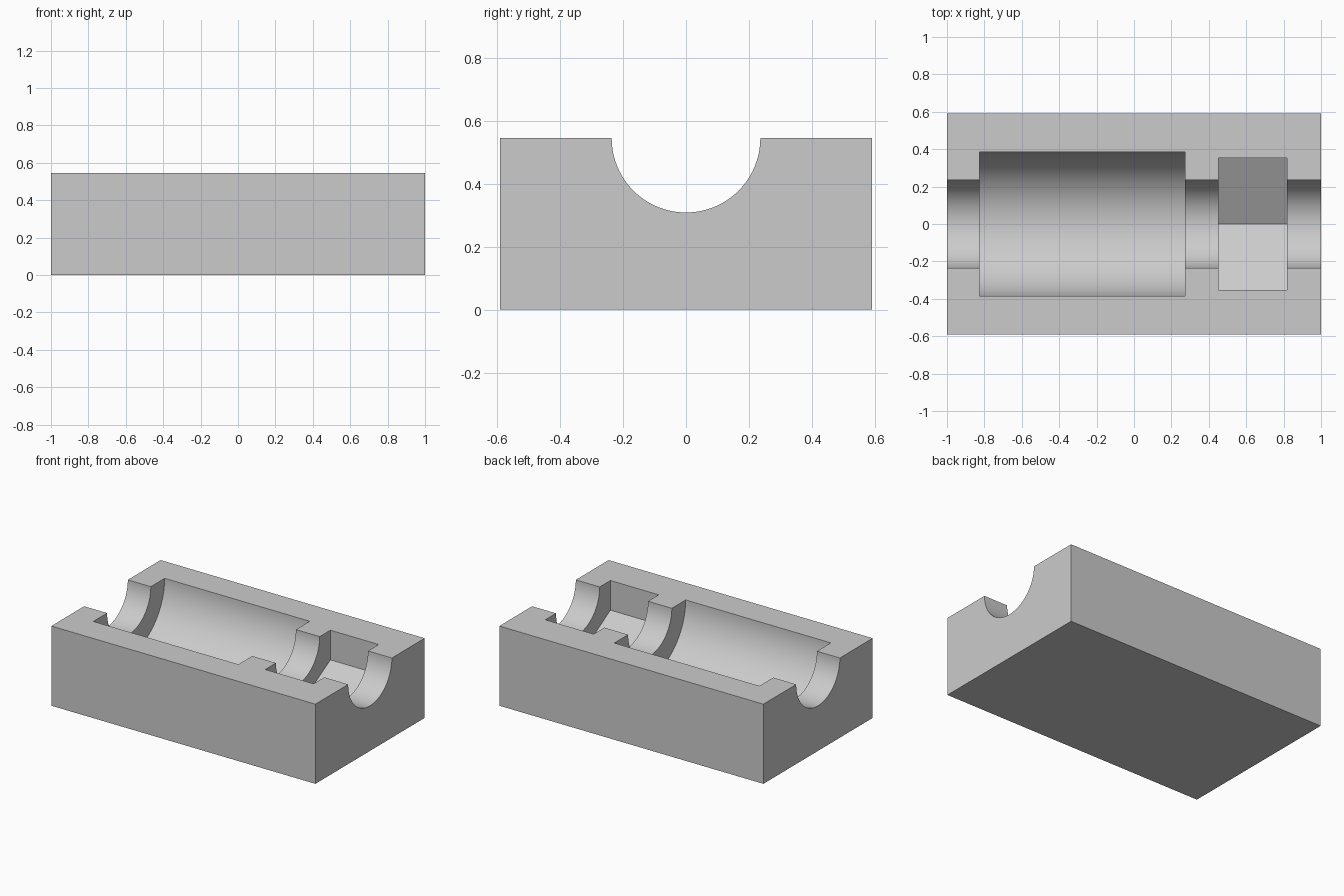
import bpy
import bmesh
from math import sin, cos, pi, radians

if "Cube" in bpy.data.objects:
    bpy.data.objects.remove(bpy.data.objects["Cube"], do_unlink=True)

# Dimensions
LENGTH, WIDTH, HEIGHT = 2.0, 1.182, 0.5455

grey = bpy.data.materials.new("light grey")
grey.use_nodes = True
grey.diffuse_color = (0.6, 0.6, 0.6, 1)
grey.node_tree.nodes["Principled BSDF"].inputs["Base Color"].default_value = (0.6, 0.6, 0.6, 1)


def add_prism(name, profile, x0, x1):
    """Extrude a closed (y, z) profile along x."""
    bm = bmesh.new()
    face = bm.faces.new([bm.verts.new((x0, y, z)) for y, z in profile])
    extruded = bmesh.ops.extrude_face_region(bm, geom=[face])["geom"]
    verts = [v for v in extruded if isinstance(v, bmesh.types.BMVert)]
    bmesh.ops.translate(bm, verts=verts, vec=(x1 - x0, 0, 0))
    bmesh.ops.recalc_face_normals(bm, faces=bm.faces)
    mesh = bpy.data.meshes.new(name)
    bm.to_mesh(mesh)
    bm.free()
    mesh.materials.append(grey)
    obj = bpy.data.objects.new(name, mesh)
    bpy.context.collection.objects.link(obj)
    return obj


def polygon(radius, sides):
    """Regular polygon on the top plane with one corner straight down."""
    angles = [2 * pi * i / sides for i in range(sides)]
    return [(radius * sin(a), HEIGHT - radius * cos(a)) for a in angles]


# Solid block
half = WIDTH / 2
block = add_prism("cradle_block",
                  [(-half, 0), (half, 0), (half, HEIGHT), (-half, HEIGHT)],
                  -LENGTH / 2, LENGTH / 2)

# Shaft channel, wide round pocket and hexagonal nut pocket
cutters = [
    add_prism("shaft_channel_cutter", polygon(0.2364, 96), -1.1, 1.1),
    add_prism("round_pocket_cutter", polygon(0.386, 128), -0.826, 0.273),
    add_prism("hex_pocket_cutter", polygon(0.352 / cos(pi / 6), 6), 0.453, 0.819),
]

bpy.ops.object.select_all(action="DESELECT")
bpy.context.view_layer.objects.active = block
block.select_set(True)
for cutter in cutters:
    cutter.hide_render = True
    mod = block.modifiers.new(cutter.name, "BOOLEAN")
    mod.operation = "DIFFERENCE"
    mod.solver = "EXACT"
    mod.object = cutter
    bpy.ops.object.modifier_apply(modifier=mod.name)
    bpy.data.objects.remove(cutter, do_unlink=True)

# Smooth channels with crisp edges
bpy.ops.object.shade_smooth_by_angle(angle=radians(30))
